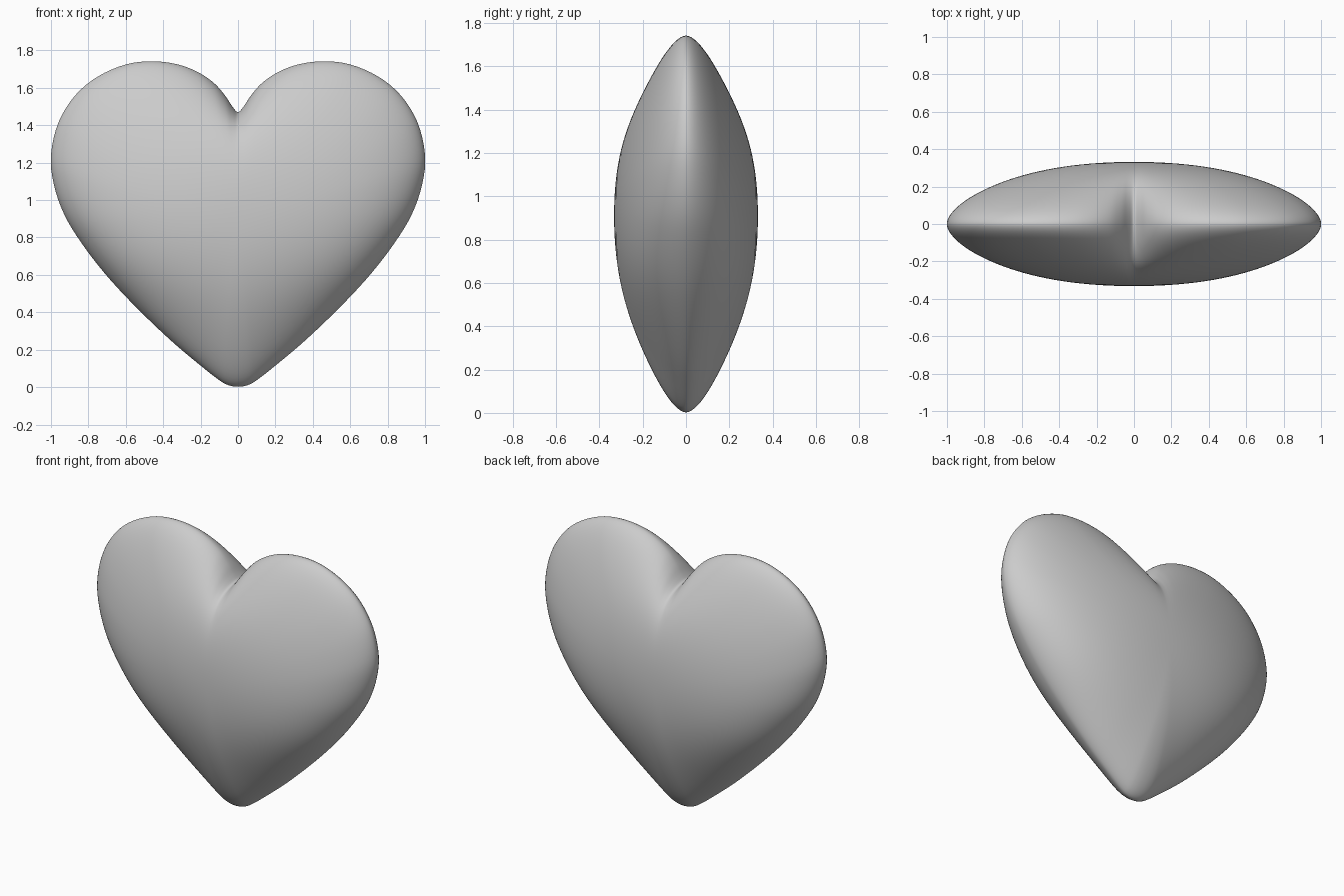
import bpy, bmesh, math

if "Cube" in bpy.data.objects:
    bpy.data.objects.remove(bpy.data.objects["Cube"])

# Right half of the outline, from the notch round to the bottom tip (x, z)
HALF = [(0, 1.47), (.03, 1.5), (.07, 1.56), (.13, 1.627), (.22, 1.687), (.33, 1.727),
        (.46, 1.742), (.6, 1.725), (.75, 1.66), (.87, 1.56), (.96, 1.415), (1, 1.24),
        (.985, 1.085), (.93, .925), (.84, .775), (.71, .605), (.55, .432), (.36, .25),
        (.2, .115), (.1, .037), (.05, .01), (0, 0.002)]
CZ, DEPTH, RINGS, SUB = .91, .332, 32, 4


def smooth_loop(pts, sub):
    """Closed Catmull-Rom curve through the points."""
    out, n = [], len(pts)
    for i in range(n):
        p = [pts[(i + k) % n] for k in (-1, 0, 1, 2)]
        for s in range(sub):
            u = s / sub
            out.append(tuple(.5 * (2 * b + (c - a) * u + (2 * a - 5 * b + 4 * c - d) * u * u
                                   + (3 * b - a - 3 * c + d) * u ** 3)
                             for a, b, c, d in zip(*p)))
    return out


outline = smooth_loop(HALF + [(-x, z) for x, z in HALF[-2:0:-1]], SUB)


def surface_point(x, z, t, side):
    """Point at fraction t from centre to rim; rings turn from heart to ellipse inwards."""
    dz = z - CZ
    phi = math.atan2(dz / .85, x)
    w = (.85 + .15 * math.sin(phi)) * (1 - t ** 2.5)
    px = x + (math.cos(phi) - x) * w
    pz = dz + (.85 * math.sin(phi) - dz) * w
    y = DEPTH * (1 - t ** 2.1) ** .57
    return (px * t, side * y, CZ + pz * t * (.87 + .13 * t ** 6))


# Inflated heart: concentric rings on the front and back, sharing the rim
bm = bmesh.new()
rim = [bm.verts.new((x, 0, z)) for x, z in outline]
n = len(rim)
for side in (-1, 1):
    outer = rim
    for k in range(RINGS - 1, 0, -1):
        t = math.sin(k / RINGS * math.pi / 2)
        inner = [bm.verts.new(surface_point(x, z, t, side)) for x, z in outline]
        for i in range(n):
            j = (i + 1) % n
            bm.faces.new((outer[i], outer[j], inner[j], inner[i]))
        outer = inner
    centre = bm.verts.new((0, side * DEPTH, CZ))
    for i in range(n):
        bm.faces.new((outer[i], outer[(i + 1) % n], centre))
bmesh.ops.recalc_face_normals(bm, faces=bm.faces)
for f in bm.faces:
    f.smooth = True

mesh = bpy.data.meshes.new("heart")
bm.to_mesh(mesh)
bm.free()
heart = bpy.data.objects.new("heart", mesh)
bpy.context.collection.objects.link(heart)
